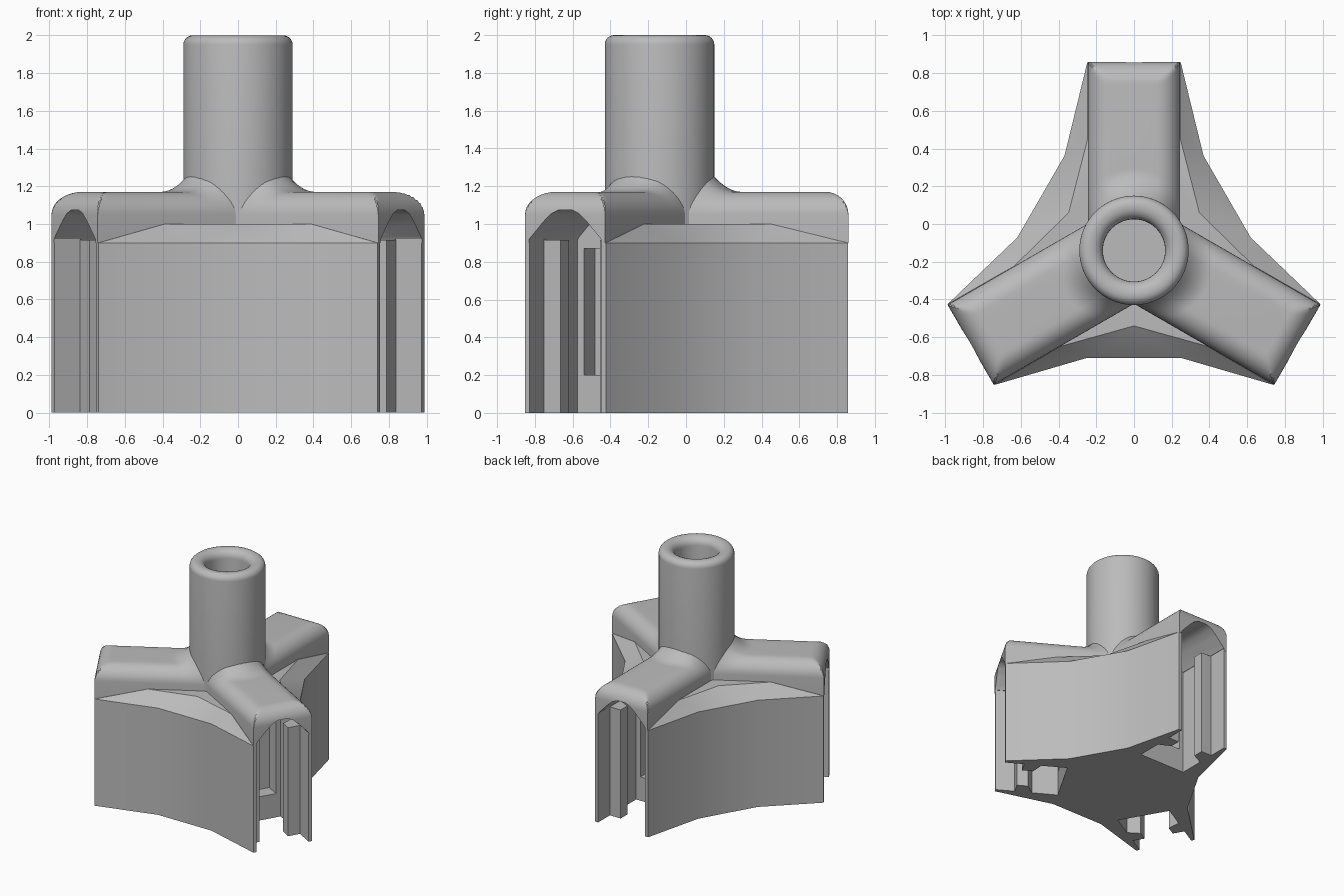
import bpy, bmesh
from math import sin, cos, pi, sqrt, radians
from mathutils import Matrix, Vector

cube = bpy.data.objects.get("Cube")
if cube:
    bpy.data.objects.remove(cube)

grey = bpy.data.materials.new("mid_grey")
grey.use_nodes = True
grey.diffuse_color = (0.5, 0.5, 0.5, 1)
grey.node_tree.nodes["Principled BSDF"].inputs["Base Color"].default_value = (0.5, 0.5, 0.5, 1)

HUB = Vector((0, -0.14, 0))    # axis of the upright tube
ARM_W, ARM_TOP, ROUND = 0.245, 1.17, 0.12
TUBE_R = 0.29


def turn(k):
    return Matrix.Translation(HUB) @ Matrix.Rotation(k * 2 * pi / 3, 4, 'Z')


def finish(name, bm, matrix=Matrix()):
    bmesh.ops.recalc_face_normals(bm, faces=bm.faces)
    mesh = bpy.data.meshes.new(name)
    bm.to_mesh(mesh)
    bm.free()
    mesh.transform(matrix)
    mesh.materials.append(grey)
    obj = bpy.data.objects.new(name, mesh)
    bpy.context.scene.collection.objects.link(obj)
    return obj


def prism(name, outline, matrix, start, end, axis):
    """Extrude an outline along the z axis, or along the arm (y)."""
    bm = bmesh.new()
    place = (lambda a, b, c: (a, b, c)) if axis == 'z' else (lambda a, b, c: (a, c, b))
    rings = [[bm.verts.new(place(a, b, c)) for a, b in outline] for c in (start, end)]
    n = len(outline)
    for i in range(n):
        j = (i + 1) % n
        bm.faces.new((rings[0][i], rings[0][j], rings[1][j], rings[1][i]))
    bm.faces.new(rings[0])
    bm.faces.new(rings[1])
    obj = finish(name, bm, matrix)
    obj.hide_render = True
    return obj


def mirrored(half):
    return half + [(-a, b) for a, b in reversed(half)]


def make_body():
    bm = bmesh.new()
    base, rim, top = [], [], []
    side = [(-0.74, -0.713), (-0.25, -0.57), (0.25, -0.57), (0.74, -0.713)]
    ledge = [(-0.388, -0.508), (0, -0.40), (0.388, -0.508)]
    for k in range(3):
        m = turn(k)
        for x, y in side:
            base.append(bm.verts.new(m @ Vector((x, y, 0))))
            rim.append(bm.verts.new(m @ Vector((x, y, 0.9))))
        top += [bm.verts.new(m @ Vector((x, y, 1.0))) for x, y in ledge]
    for i in range(12):
        j = (i + 1) % 12
        bm.faces.new((base[i], base[j], rim[j], rim[i]))
    for k in range(3):
        a, b, c, d = rim[4 * k:4 * k + 4]
        e, f, g = top[3 * k:3 * k + 3]
        for face in ((a, b, e), (b, f, e), (b, c, f), (c, g, f), (c, d, g)):
            bm.faces.new(face)
        bm.faces.new((d, rim[(4 * k + 4) % 12], top[(3 * k + 3) % 9], g))
    bm.faces.new(base)
    bm.faces.new(top)
    return finish("hub_body", bm)


def make_arm(name, k):
    """Round-topped arm that flares up where it meets the tube."""
    arc = [sin(radians(a)) for a in range(0, 91, 10)]
    right = [0.04, 0.085] + [ARM_W - ROUND + ROUND * s for s in arc]
    across = [-v for v in reversed(right)] + [0] + right

    def drop(distance):
        over = max(0, distance)
        return ROUND - sqrt(max(0, ROUND ** 2 - over ** 2))

    bm = bmesh.new()
    upper, lower = [], []
    for v in across:
        start = sqrt((TUBE_R - 0.004) ** 2 - v * v)
        stops = [start + 0.15 * t / 8 for t in range(9)] + [1 - ROUND + ROUND * s for s in arc]
        up, low = [], []
        for i, u in enumerate(stops):
            t = min(1, i / 8)
            flare = 0.085 * (1 - (v / ARM_W) ** 2) * (1 - t) ** 2
            z = ARM_TOP - max(drop(abs(v) - ARM_W + ROUND), drop(u - 1 + ROUND)) + flare
            up.append(bm.verts.new((v, u, z)))
            low.append(bm.verts.new((v, u, 0.9)))
        upper.append(up)
        lower.append(low)
    cols, rows = len(upper), len(upper[0])
    for grid in (upper, lower):
        for i in range(cols - 1):
            for j in range(rows - 1):
                bm.faces.new((grid[i][j], grid[i + 1][j], grid[i + 1][j + 1], grid[i][j + 1]))
    for i in (0, cols - 1):
        for j in range(rows - 1):
            bm.faces.new((upper[i][j], upper[i][j + 1], lower[i][j + 1], lower[i][j]))
    for j in (0, rows - 1):
        for i in range(cols - 1):
            bm.faces.new((upper[i][j], upper[i + 1][j], lower[i + 1][j], lower[i][j]))
    return finish(name, bm, turn(k))


def make_tube():
    """Lathe the tube wall with a rounded lip and a blind bore."""
    bore, outer_r, inner_r = 0.165, 0.05, 0.065
    steps = [radians(a) for a in range(0, 91, 15)]
    profile = [(0, 0.95), (TUBE_R, 0.95)]
    profile += [(TUBE_R - outer_r + outer_r * cos(a), 2 - outer_r + outer_r * sin(a)) for a in steps]
    profile += [(bore + inner_r - inner_r * sin(a), 2 - inner_r + inner_r * cos(a)) for a in steps]
    profile += [(bore, 1.02), (0, 1.02)]
    bm = bmesh.new()
    verts = [bm.verts.new((r, 0, z)) for r, z in profile]
    edges = [bm.edges.new(pair) for pair in zip(verts, verts[1:])]
    bmesh.ops.spin(bm, geom=verts + edges, cent=(0, 0, 0), axis=(0, 0, 1),
                   angle=2 * pi, steps=64, use_duplicate=False)
    bmesh.ops.remove_doubles(bm, verts=bm.verts, dist=0.0005)
    return finish("upright_tube", bm, Matrix.Translation(HUB))


def cut(obj, cutters):
    bpy.context.view_layer.objects.active = obj
    for cutter in cutters:
        mod = obj.modifiers.new("cut", 'BOOLEAN')
        mod.operation = 'DIFFERENCE'
        mod.solver = 'EXACT'
        mod.object = cutter
        bpy.ops.object.modifier_apply(modifier=mod.name)


body = make_body()
tube = make_tube()
arms = []

# Ridged slot, arched roof and back pocket in every arm
slot = mirrored([(0.22, 1.1), (0.22, 0.84), (0.12, 0.84), (0.12, 0.75), (0.22, 0.70), (0.22, 0.49)])
roof = mirrored([(0.22, 0.915), (0.21, 0.93), (0.13, 1.015), (0.085, 1.055), (0.04, 1.075)])
pocket = mirrored([(0.18, 0.37), (0.18, 0.5)])
for k, place in enumerate(("back", "right", "left")):
    arm = make_arm(place + "_arm", k)
    m = turn(k)
    cutters = [prism("slot_cutter", slot, m, -0.1, 0.92, 'z'),
               prism("roof_cutter", roof, m, 0.49, 1.1, 'y'),
               prism("pocket_cutter", pocket, m, 0.2, 0.87, 'z')]
    cut(arm, cutters[:2])
    cut(body, cutters)
    arms.append(arm)
    for cutter in cutters:
        bpy.data.objects.remove(cutter)

# Smooth shading with crisp edges
bpy.ops.object.select_all(action='DESELECT')
for obj in [body, tube] + arms:
    obj.select_set(True)
bpy.context.view_layer.objects.active = body
bpy.ops.object.shade_smooth_by_angle(angle=radians(30))
